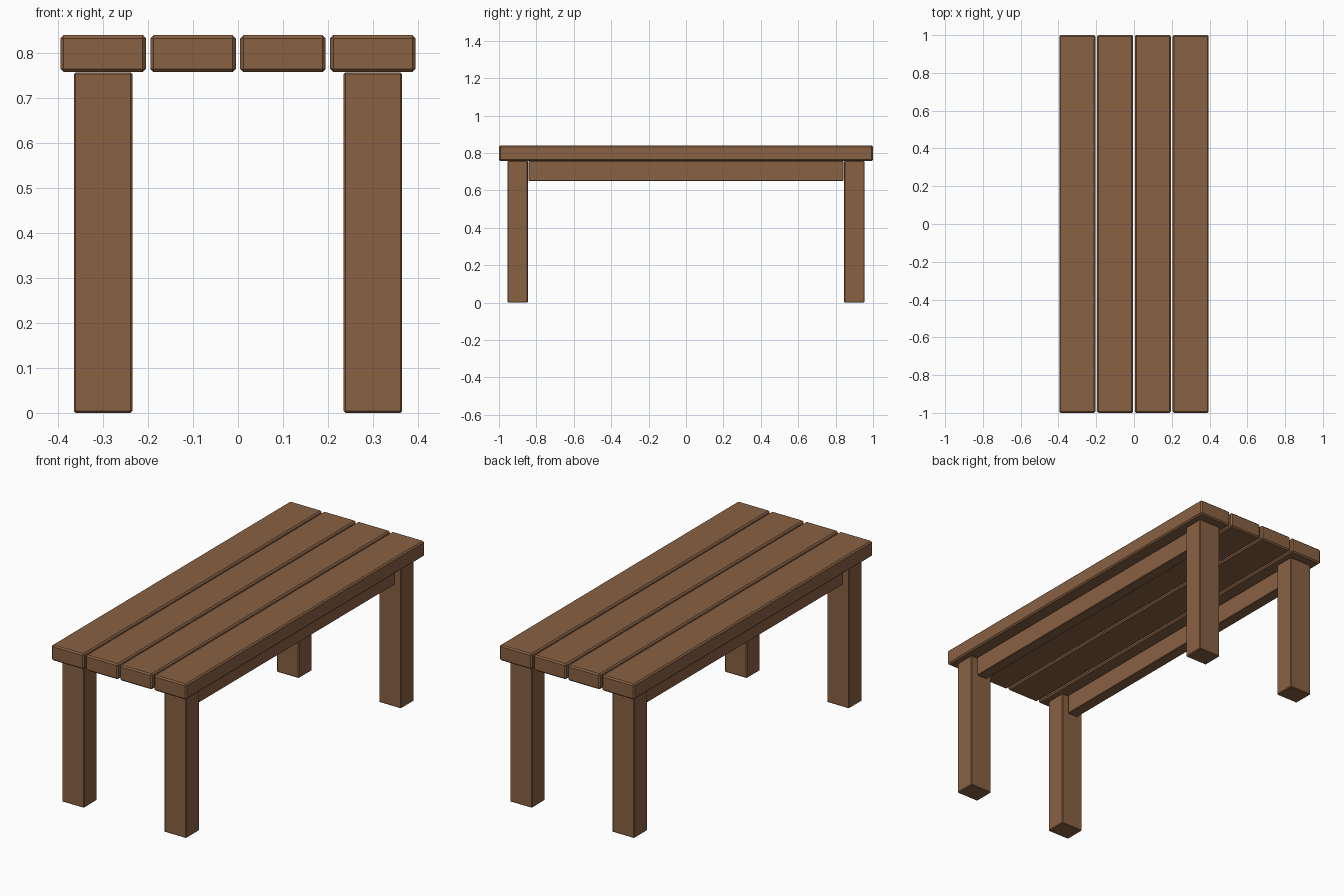
import bpy

if "Cube" in bpy.data.objects:
    bpy.data.objects.remove(bpy.data.objects["Cube"])

wood = bpy.data.materials.new("brown wood")
wood.diffuse_color = (0.25, 0.12, 0.055, 1)
wood.use_nodes = True
wood.node_tree.nodes["Principled BSDF"].inputs["Base Color"].default_value = wood.diffuse_color


def box(name, x, y, z, bevel):
    """Chamfered box from (min, max) ranges on each axis."""
    lo, hi = zip(x, y, z)
    bpy.ops.mesh.primitive_cube_add(size=1, location=[(a + b) / 2 for a, b in zip(lo, hi)])
    ob = bpy.context.object
    ob.name = name
    ob.scale = [b - a for a, b in zip(lo, hi)]
    bpy.ops.object.transform_apply(location=False, rotation=False, scale=True)
    ob.data.materials.append(wood)
    mod = ob.modifiers.new("chamfer", 'BEVEL')
    mod.width = bevel
    mod.segments = 1
    return ob


# Four tabletop planks with narrow gaps
for i in range(4):
    cx = -0.3 + 0.2 * i
    box(f"top_plank_{i + 1}", (cx - 0.095, cx + 0.095), (-1, 1), (0.758, 0.84), 0.007)

for sx, side in ((-1, "left"), (1, "right")):
    cx = 0.3 * sx
    # Legs
    for sy, end in ((-1, "front"), (1, "back")):
        cy = 0.9 * sy
        box(f"{end}_{side}_leg", (cx - 0.065, cx + 0.065), (cy - 0.055, cy + 0.055), (0, 0.757), 0.004)
    # Rail under the top, between the legs
    box(f"{side}_rail", (cx - 0.03, cx + 0.03), (-0.842, 0.842), (0.65, 0.756), 0.003)
